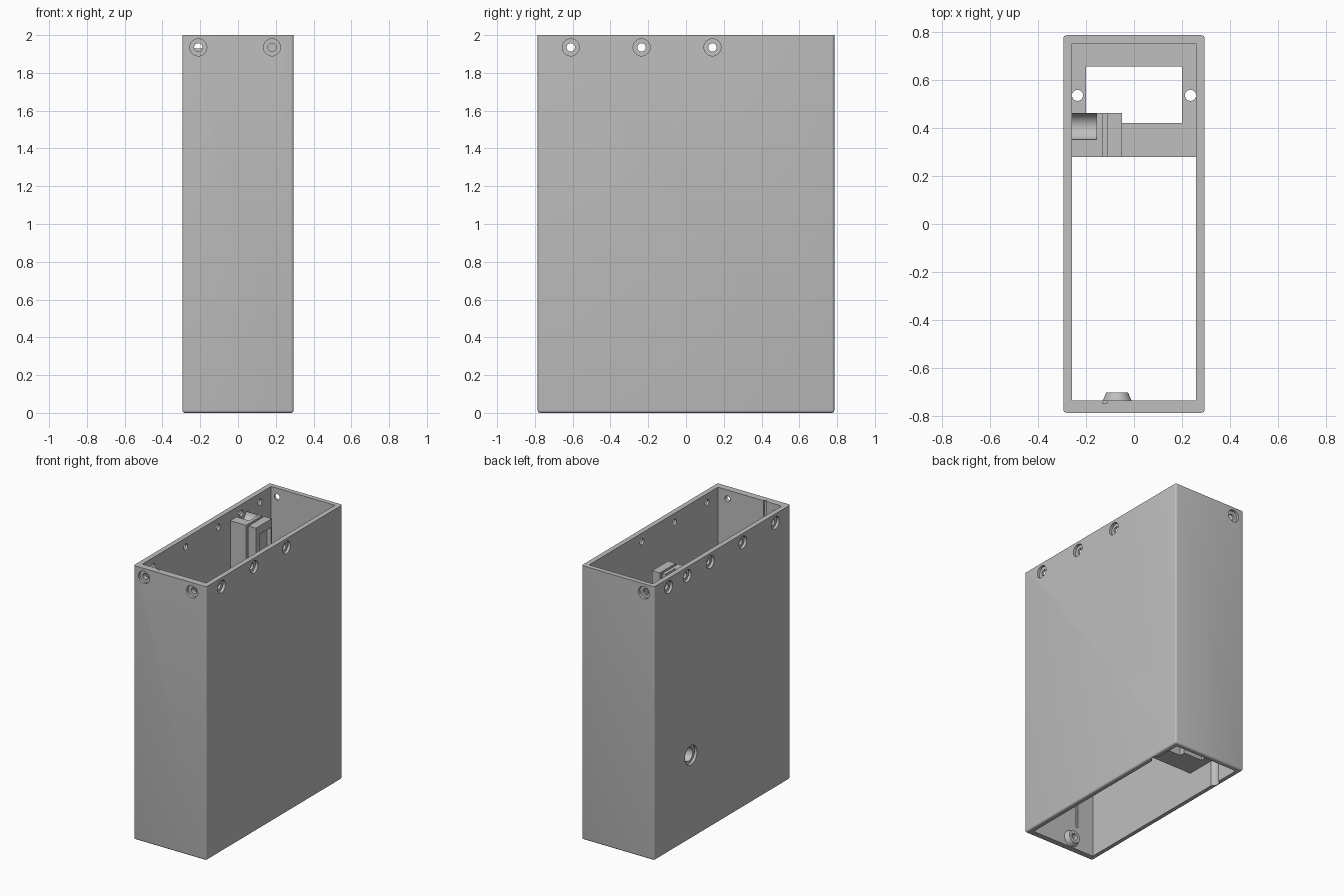
import bpy, bmesh, math
from mathutils import Vector, Matrix

if "Cube" in bpy.data.objects:
    bpy.data.objects.remove(bpy.data.objects["Cube"])

grey = bpy.data.materials.new("light_grey")
grey.diffuse_color = (0.52, 0.52, 0.52, 1)
grey.use_nodes = True
grey.node_tree.nodes["Principled BSDF"].inputs["Base Color"].default_value = grey.diffuse_color


def finish(name, bm):
    bmesh.ops.recalc_face_normals(bm, faces=bm.faces)
    me = bpy.data.meshes.new(name)
    bm.to_mesh(me)
    bm.free()
    me.materials.append(grey)
    ob = bpy.data.objects.new(name, me)
    bpy.context.collection.objects.link(ob)
    return ob


def box(name, lo, hi, bevel=0.0):
    """Axis-aligned box; bevel rounds every edge except those around the top."""
    lo, hi = Vector(lo), Vector(hi)
    bm = bmesh.new()
    bmesh.ops.create_cube(bm, size=1)
    for v in bm.verts:
        v.co = Vector([(lo[i] + hi[i]) / 2 + v.co[i] * (hi[i] - lo[i]) for i in range(3)])
    if bevel:
        edges = [e for e in bm.edges if min(v.co.z for v in e.verts) < hi.z - 1e-4]
        bmesh.ops.bevel(bm, geom=edges, offset=bevel, segments=4, profile=0.5, affect='EDGES')
    return finish(name, bm)


def rod(name, start, end, r1, r2=None, sides=40):
    """Cylinder or cone between two points."""
    a, b = Vector(start), Vector(end)
    rot = (b - a).to_track_quat('Z', 'Y').to_matrix().to_4x4()
    bm = bmesh.new()
    bmesh.ops.create_cone(bm, cap_ends=True, segments=sides, radius1=r1,
                          radius2=r1 if r2 is None else r2, depth=(b - a).length,
                          matrix=Matrix.Translation((a + b) / 2) @ rot)
    return finish(name, bm)


def cut(ob, cutter):
    mod = ob.modifiers.new("cut", 'BOOLEAN')
    mod.operation = 'DIFFERENCE'
    mod.solver = 'EXACT'
    mod.object = cutter
    bpy.context.view_layer.update()
    bpy.context.view_layer.objects.active = ob
    bpy.ops.object.modifier_apply(modifier=mod.name)
    bpy.data.objects.remove(cutter, do_unlink=True)


def counterbore(ob, point, inward, r_head=0.045, r_hole=0.022, depth=0.02, through=0.07):
    """Stepped screw hole starting at a point on an outer wall."""
    p, d = Vector(point), Vector(inward)
    cut(ob, rod("cutter", p - d * 0.02, p + d * depth, r_head))
    cut(ob, rod("cutter", p - d * 0.02, p + d * through, r_hole))


X, Y = 0.294, 0.785            # outer half sizes
IX, FRONT, BACK = 0.257, -0.735, 0.75  # inner wall planes
ZS = 1.935                     # lid screw height

# Open-ended case
case = box("case", (-X, -Y, 0), (X, Y, 2), bevel=0.013)
cut(case, box("cutter", (-IX, FRONT, -0.1), (IX, BACK, 2.1)))

# Lid screw holes
for y in (-0.61, -0.235, 0.14):
    counterbore(case, (X, y, ZS), (-1, 0, 0))
for y in (-0.61, -0.235, 0.14, 0.405, 0.62):
    counterbore(case, (-X, y, ZS), (1, 0, 0))
for x in (-0.21, 0.18):
    counterbore(case, (x, -Y, ZS), (0, 1, 0))
counterbore(case, (-0.21, Y, ZS), (0, -1, 0))

# Large side hole
counterbore(case, (-X, 0.363, 0.61), (1, 0, 0), r_head=0.07, r_hole=0.05, depth=0.02)

# Board slot in the front wall
cut(case, box("cutter", (-0.13, FRONT - 0.012, 0.17), (-0.112, FRONT + 0.05, 2.1)))

# Screw access grooves in the side walls below the shelf
for s in (-1, 1):
    cut(case, rod("cutter", (s * 0.235, 0.535, -0.1), (s * 0.235, 0.535, 0.19), 0.045))

# Shelf with a rectangular opening and two screw holes
shelf = box("shelf", (-IX - 0.004, 0.278, 0.19), (IX + 0.004, BACK + 0.004, 0.25))
cut(shelf, box("cutter", (-0.2, 0.42, 0.1), (0.2, 0.655, 0.4)))
for s in (-1, 1):
    cut(shelf, rod("cutter", (s * 0.235, 0.535, 0.1), (s * 0.235, 0.535, 0.4), 0.023))

# Tall board guide standing on the shelf
guide = box("board_guide", (-IX - 0.004, 0.278, 0.19), (-0.05, 0.462, 1.93))
cut(guide, box("cutter", (-0.13, 0.2, 0.25), (-0.112, 0.6, 2.1)))
cut(guide, rod("cutter", (-0.4, 0.405, ZS), (-0.155, 0.405, ZS), 0.055))
cut(guide, rod("cutter", (-0.4, 0.363, 0.61), (-0.16, 0.363, 0.61), 0.05))
cut(guide, box("cutter", (-0.08, 0.32, 0.3), (0, 0.45, 1.87)))

# Tapered boss on the front wall
boss = rod("front_boss", (-0.07, FRONT - 0.003, 0.065), (-0.07, -0.70, 0.065), 0.061, 0.045)
cut(boss, rod("cutter", (-0.07, FRONT + 0.002, 0.065), (-0.07, -0.6, 0.065), 0.024))

# Smooth round surfaces, keep edges sharp
for ob in (case, shelf, guide, boss):
    bpy.ops.object.select_all(action='DESELECT')
    ob.select_set(True)
    bpy.context.view_layer.objects.active = ob
    bpy.ops.object.shade_smooth_by_angle(angle=math.radians(30))
